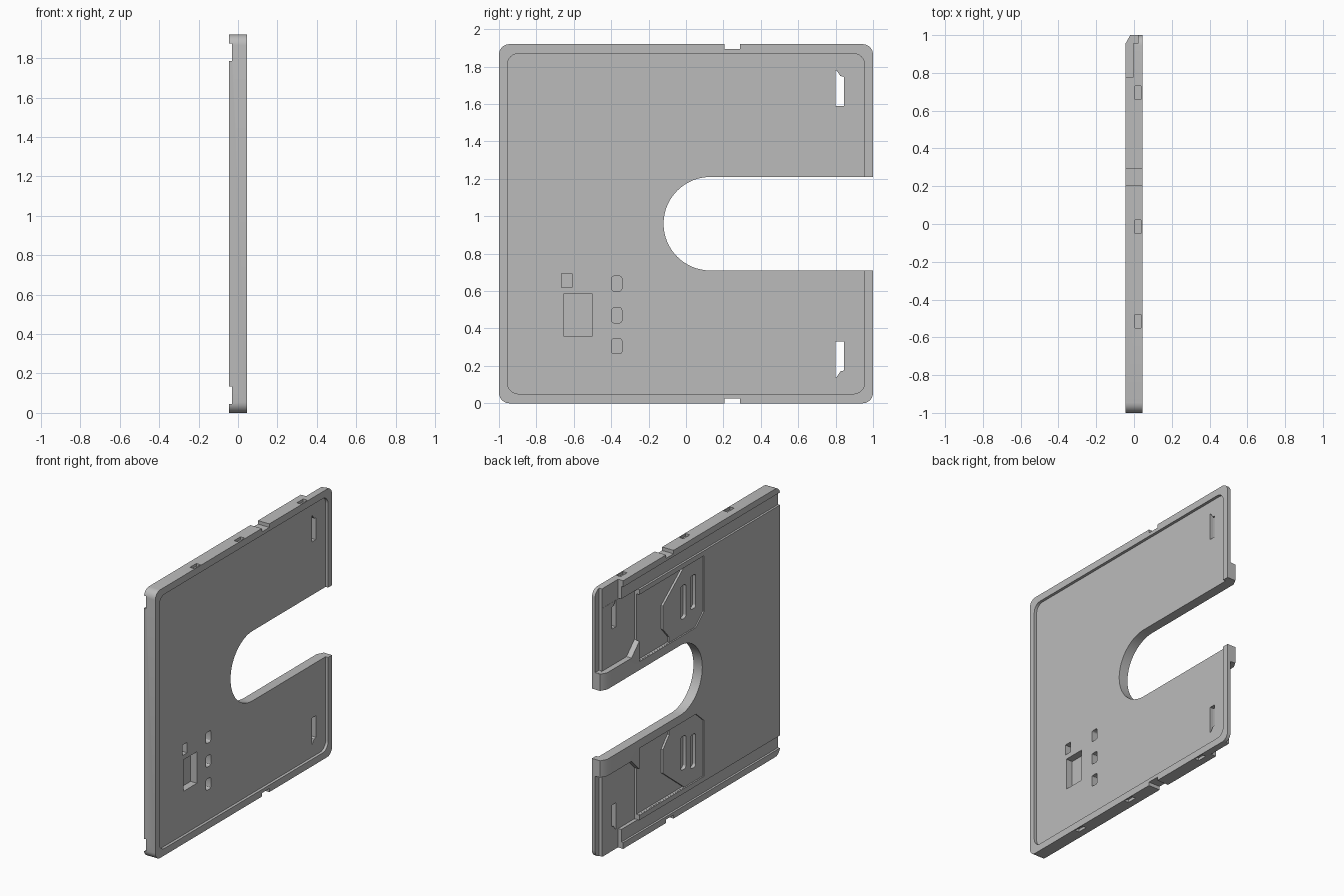
import bpy, bmesh, math
from mathutils import Vector

if "Cube" in bpy.data.objects:
    bpy.data.objects.remove(bpy.data.objects["Cube"])

MID = 0.96      # height of the mirror plane
BACK, FRONT = -0.045, 0.045
OUT = 0.1       # overshoot for cutters


def material(name, rgb):
    m = bpy.data.materials.new(name)
    m.use_nodes = True
    m.diffuse_color = (*rgb, 1)
    m.node_tree.nodes["Principled BSDF"].inputs["Base Color"].default_value = (*rgb, 1)
    return m


def extrude(name, points, vector):
    bm = bmesh.new()
    face = bm.faces.new([bm.verts.new(p) for p in points])
    ext = bmesh.ops.extrude_face_region(bm, geom=[face])
    moved = [v for v in ext["geom"] if isinstance(v, bmesh.types.BMVert)]
    bmesh.ops.translate(bm, vec=Vector(vector), verts=moved)
    bmesh.ops.recalc_face_normals(bm, faces=bm.faces)
    mesh = bpy.data.meshes.new(name)
    bm.to_mesh(mesh)
    bm.free()
    obj = bpy.data.objects.new(name, mesh)
    bpy.context.collection.objects.link(obj)
    return obj


def plate(name, outline, x0, x1):
    return extrude(name, [(x0, y, z) for y, z in outline], (x1 - x0, 0, 0))


def rect(y0, y1, z0, z1):
    return [(y0, z0), (y1, z0), (y1, z1), (y0, z1)]


def rounded(y0, y1, z0, z1, r, steps=6):
    pts = []
    corners = [(y1 - r, z1 - r), (y0 + r, z1 - r), (y0 + r, z0 + r), (y1 - r, z0 + r)]
    for i, (cy, cz) in enumerate(corners):
        for s in range(steps + 1):
            a = math.pi / 2 * (i + s / steps)
            pts.append((cy + r * math.cos(a), cz + r * math.sin(a)))
    return pts


def flip(outline):
    return [(y, 2 * MID - z) for y, z in outline]


def cut(body, cutter):
    cutter.hide_render = True
    mod = body.modifiers.new("cut", "BOOLEAN")
    mod.operation, mod.solver, mod.object = "DIFFERENCE", "EXACT", cutter
    bpy.context.view_layer.update()
    mesh = bpy.data.meshes.new_from_object(
        body.evaluated_get(bpy.context.evaluated_depsgraph_get()))
    body.modifiers.remove(mod)
    body.data = mesh
    bpy.data.objects.remove(cutter)


def carve(body, outline, x0, x1, mirror=False):
    for shape in ([outline, flip(outline)] if mirror else [outline]):
        cut(body, plate("cutter", shape, x0, x1))


grey = material("plain grey", (0.5, 0.5, 0.5))
body = plate("slotted_panel", rounded(-1, 1, 0, 2 * MID, 0.055), BACK, FRONT)

# Recessed panel inside the rim
carve(body, rounded(-0.955, 0.955, 0.05, 1.87, 0.06), 0.025, OUT)

# Round-ended opening from the rear edge
slot = [(1.1, MID + 0.25), (1.1, MID - 0.25)]
for i in range(33):
    a = -math.pi / 2 - math.pi * i / 32
    slot.append((0.13 + 0.25 * math.cos(a), MID + 0.25 * math.sin(a)))
carve(body, slot, -OUT, OUT)

# Long rails on the hidden side
carve(body, rect(-1.1, 1.1, 1.785, 1.875), -OUT, -0.03, True)

# Stepped rear section, thin rear lip and cut-back rail end
deep = [(0.59, 1.785), (0.59, 1.42), (0.68, 1.33), (1.1, 1.33), (1.1, 1.785)]
carve(body, deep, -OUT, -0.005, True)
carve(body, rect(0.775, 1.1, 1.78, 2.1), -OUT, -0.004, True)
carve(body, rect(0.955, 1.1, 1.331, 2.1), -OUT, 0.02, True)

# Shallow middle recess, with a lower channel around the raised pad
middle = [(-0.14, 1.75), (-0.14, 1.35), (-0.05, 1.27), (0.591, 1.27), (0.591, 1.75)]
channel = [(0.592, 1.749), (0.07, 1.749), (0.31, 1.56), (0.31, 1.39),
           (0.24, 1.31), (0.24, 1.271), (0.592, 1.271)]
carve(body, middle, -OUT, -0.035, True)
carve(body, channel, -OUT, -0.02, True)

# Twin grooves in each pad
for y, z in ((0.08, 1.5), (-0.03, 1.53)):
    carve(body, rounded(y - 0.03, y + 0.03, z - 0.12, z + 0.12, 0.02), -OUT, -0.01, True)

# Through slots near the rear corners
latch = [(0.8, 1.59), (0.845, 1.59), (0.845, 1.745), (0.825, 1.75), (0.805, 1.78), (0.8, 1.78)]
carve(body, latch, -OUT, OUT, True)

# Blind pockets on the panel
carve(body, rect(-0.655, -0.5, 0.36, 0.585), -0.025, OUT)
carve(body, rect(-0.665, -0.61, 0.62, 0.695), -0.025, OUT)
for z in (0.305, 0.47, 0.64):
    carve(body, rounded(-0.397, -0.343, z - 0.04, z + 0.04, 0.012, 3), -0.025, OUT)

# Edge notches, one full width and three partial
carve(body, rect(0.205, 0.29, 1.895, 2.1), -OUT, OUT, True)
for y in (-0.515, -0.015, 0.695):
    carve(body, rect(y - 0.036, y + 0.036, 1.9, 2.1), 0.005, 0.038, True)

# Bevelled rear ends beside the opening
tri = [(BACK - 0.01, 0.937, -OUT), (-0.015, 1.009, -OUT), (BACK - 0.01, 1.009, -OUT)]
cut(body, extrude("cutter", tri, (0, 0, 2.2)))

body.data.materials.clear()
body.data.materials.append(grey)
for p in body.data.polygons:
    p.material_index = 0
bpy.context.view_layer.objects.active = body
body.select_set(True)
bpy.ops.object.shade_smooth_by_angle(angle=math.radians(30))
